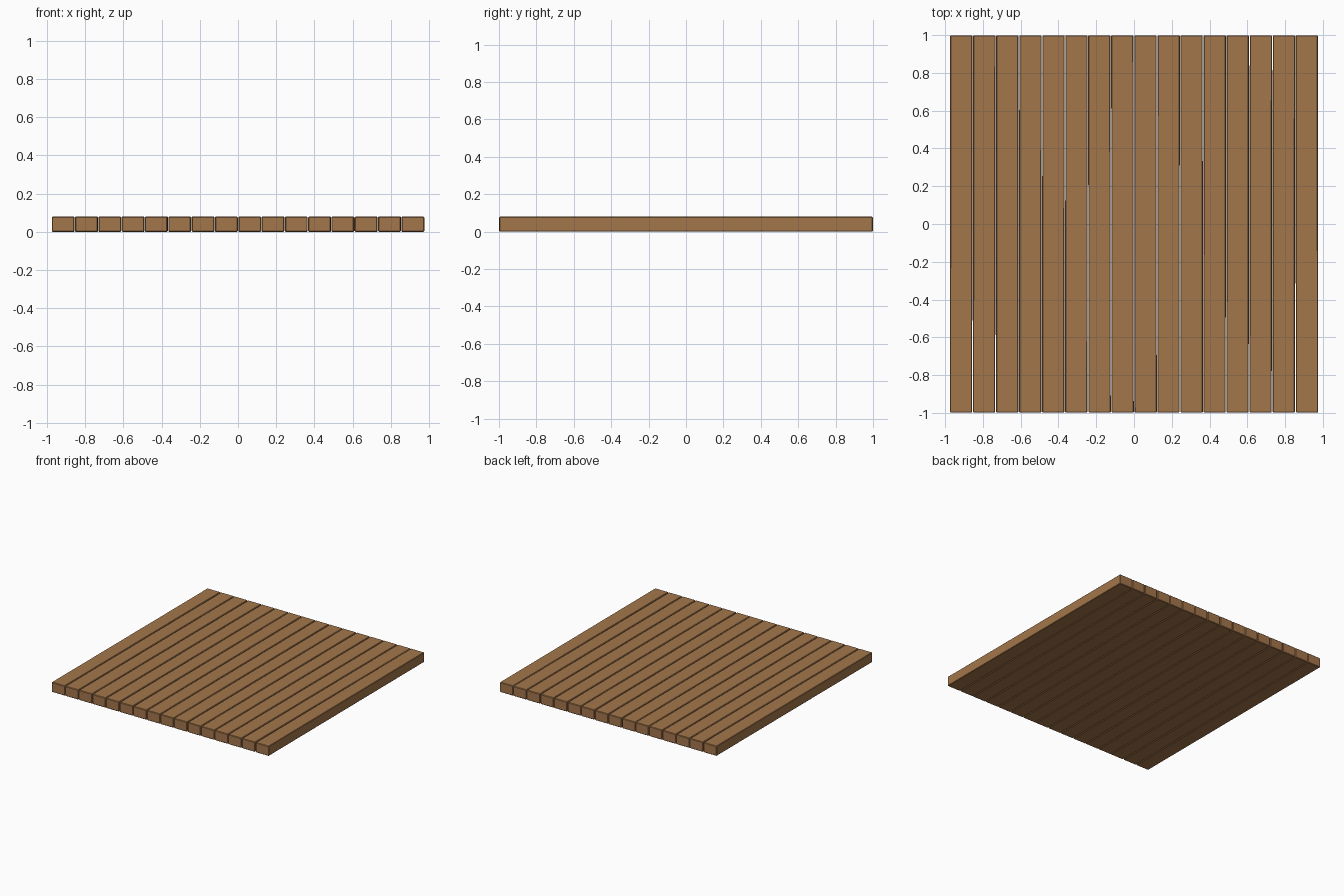
import bpy, random

if "Cube" in bpy.data.objects:
    bpy.data.objects.remove(bpy.data.objects["Cube"])

random.seed(4)
COUNT, PITCH, WIDTH = 16, 0.122, 0.118
LENGTH, HEIGHT = 1.997, 0.08

wood = bpy.data.materials.new("wood")
wood.diffuse_color = (0.37, 0.18, 0.07, 1)
wood.use_nodes = True
wood.node_tree.nodes["Principled BSDF"].inputs["Base Color"].default_value = wood.diffuse_color


def plank(i):
    # One long board with small chamfered edges and a hint of crookedness
    x = (i - (COUNT - 1) / 2) * PITCH
    bpy.ops.mesh.primitive_cube_add(size=1, location=(x, 0, HEIGHT / 2))
    ob = bpy.context.object
    ob.name = f"plank_{i + 1}"
    ob.scale = (WIDTH, LENGTH, HEIGHT)
    bpy.ops.object.transform_apply(location=False, rotation=False, scale=True)
    ob.rotation_euler.z = random.uniform(-0.0012, 0.0012)
    bevel = ob.modifiers.new("chamfer", 'BEVEL')
    bevel.width = 0.004
    bevel.segments = 1
    ob.data.materials.append(wood)


# Row of planks side by side
for i in range(COUNT):
    plank(i)
